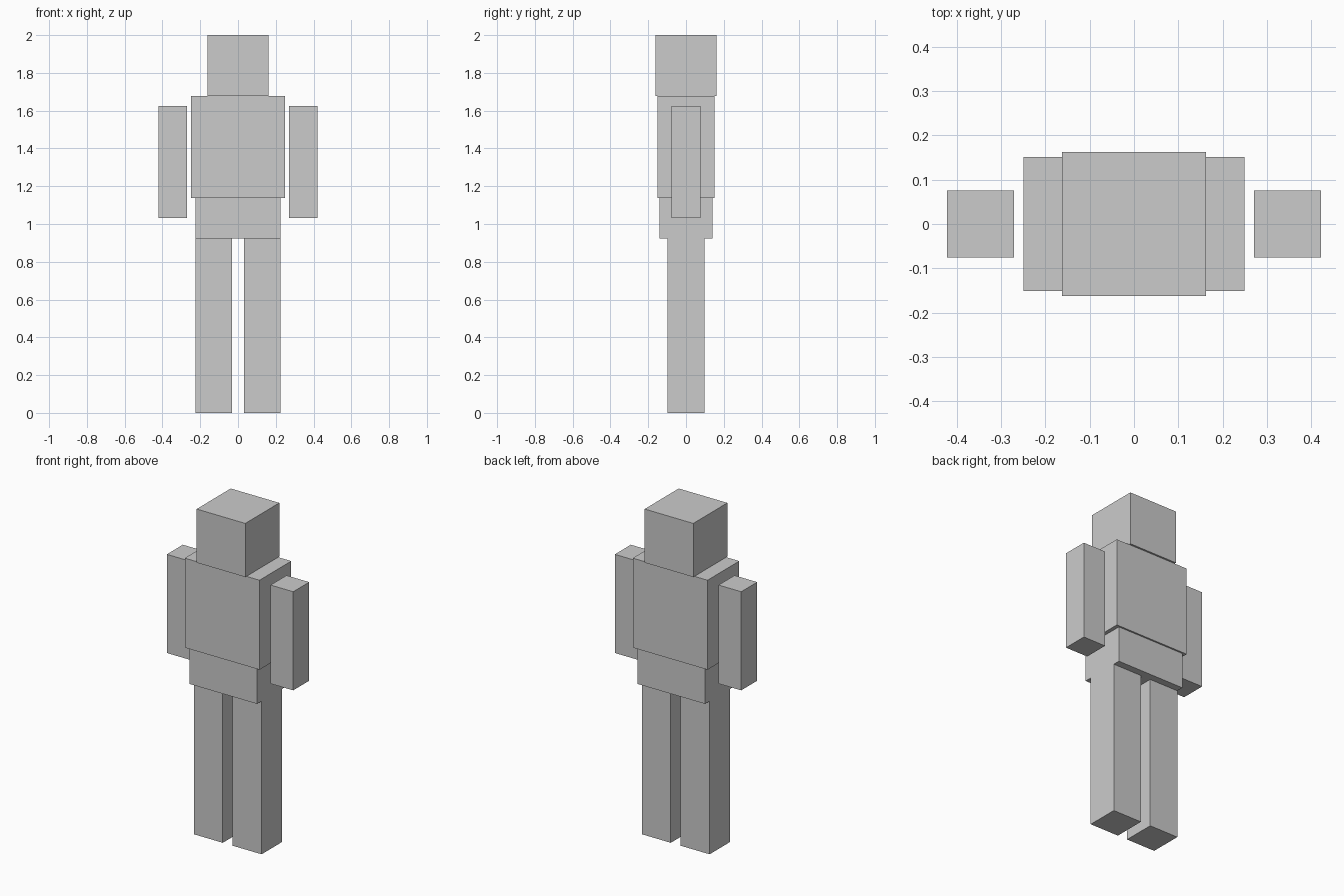
import bpy

if "Cube" in bpy.data.objects:
    bpy.data.objects.remove(bpy.data.objects["Cube"])


def box(name, x, y, z):
    """Axis-aligned box from (min, max) ranges along each axis."""
    lo, hi = zip(x, y, z)
    bpy.ops.mesh.primitive_cube_add(size=1, location=[(a + b) / 2 for a, b in zip(lo, hi)])
    ob = bpy.context.object
    ob.name = name
    ob.scale = [b - a for a, b in zip(lo, hi)]
    bpy.ops.object.transform_apply(location=False, rotation=False, scale=True)
    return ob


# Head, torso and hips stacked on the centre line
box("head", (-0.162, 0.162), (-0.162, 0.162), (1.677, 2.0))
box("torso", (-0.249, 0.249), (-0.151, 0.151), (1.138, 1.677))
box("hips", (-0.226, 0.226), (-0.141, 0.141), (0.922, 1.138))

# Mirrored limbs; the arms float beside the torso
for side, s in (("left", 1), ("right", -1)):
    box(side + "_arm", sorted((s * 0.27, s * 0.421)), (-0.076, 0.076), (1.031, 1.625))
    box(side + "_leg", sorted((s * 0.033, s * 0.226)), (-0.098, 0.098), (0.0, 0.922))
